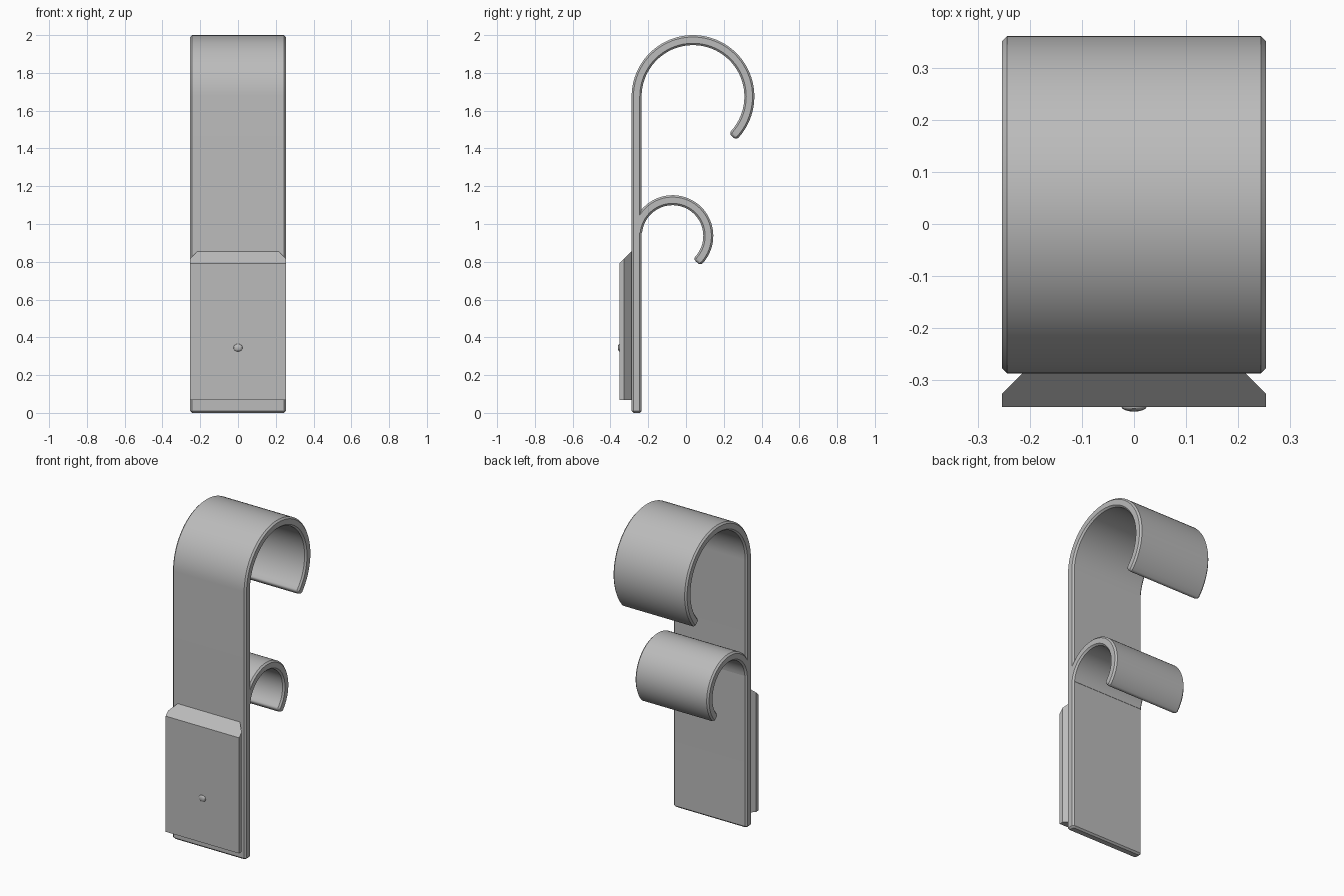
import bpy, bmesh, math
from mathutils import Vector

cube = bpy.data.objects.get("Cube")
if cube:
    bpy.data.objects.remove(cube, do_unlink=True)

grey = bpy.data.materials.new("plain grey")
grey.use_nodes = True
colour = (0.5, 0.5, 0.5, 1)
grey.diffuse_color = colour
grey.node_tree.nodes["Principled BSDF"].inputs["Base Color"].default_value = colour

HALF_W = 0.254     # half width of the strip
HALF_T = 0.0265    # half thickness of the strip
CHAMFER = 0.01


def loft(name, rings):
    """Skin a closed solid through rings that share one point count."""
    bm = bmesh.new()
    loops = [[bm.verts.new(p) for p in ring] for ring in rings]
    n = len(loops[0])
    for a, b in zip(loops, loops[1:]):
        for i in range(n):
            j = (i + 1) % n
            bm.faces.new((a[i], a[j], b[j], b[i]))
    bm.faces.new(loops[0])
    bm.faces.new(loops[-1])
    bmesh.ops.recalc_face_normals(bm, faces=bm.faces)
    mesh = bpy.data.meshes.new(name)
    bm.to_mesh(mesh)
    bm.free()
    obj = bpy.data.objects.new(name, mesh)
    bpy.context.collection.objects.link(obj)
    finish(obj)
    return obj


def finish(obj):
    obj.data.materials.append(grey)
    bpy.ops.object.select_all(action='DESELECT')
    obj.select_set(True)
    bpy.context.view_layer.objects.active = obj
    bpy.ops.object.shade_smooth_by_angle(angle=math.radians(30))


def section(centre, normal, shrink=0.0):
    """Chamfered rectangle across the strip, normal given in the yz plane."""
    w, t, c = HALF_W - shrink, HALF_T - shrink, min(CHAMFER, (HALF_T - shrink) * 0.6)
    corners = [(w, t - c), (w - c, t), (c - w, t), (-w, t - c),
               (-w, c - t), (c - w, -t), (w - c, -t), (w, c - t)]
    return [centre + normal * v + Vector((u, 0, 0)) for u, v in corners]


def arc_rings(cy, cz, radius, start, end, steps=48, tip=0.018):
    """Sections round an arc, closed by a rounded tip."""
    rings = []
    for i in range(steps + 1):
        a = math.radians(start + (end - start) * i / steps)
        normal = Vector((0, math.cos(a), math.sin(a)))
        rings.append(section(Vector((0, cy, cz)) + normal * radius, normal))
    centre = Vector((0, cy, cz)) + normal * radius
    ahead = Vector((0, normal.z, -normal.y))
    for k in range(1, 5):
        q = math.pi / 2 * k / 4
        rings.append(section(centre + ahead * tip * math.sin(q), normal, tip * (1 - math.cos(q))))
    return rings


# Back strip running up into the large hook
strip_y = -0.2615
back = Vector((0, -1, 0))
strip = [section(Vector((0, strip_y, 0)), back, CHAMFER),
         section(Vector((0, strip_y, CHAMFER)), back)]
loft("strip_and_large_hook", strip + arc_rings(0.037, 1.675, 0.2985, 180, -42))

# Small hook growing out of the strip
loft("small_hook", arc_rings(-0.071, 0.937, 0.189, 175, -42, 40))


# Front pad with undercut sides and sloped top
def pad_ring(y, half, top, bottom=0.068):
    return [(-half, y, bottom), (half, y, bottom), (half, y, top), (-half, y, top)]


loft("front_pad", [pad_ring(-0.352, 0.254, 0.791),
                   pad_ring(-0.327, 0.254, 0.816),
                   pad_ring(-0.288, 0.215, 0.855)])

# Small raised pip on the pad
bpy.ops.mesh.primitive_uv_sphere_add(segments=16, ring_count=8, radius=1, location=(0, -0.352, 0.345))
pip = bpy.context.object
pip.name = "pad_pip"
pip.scale = (0.024, 0.009, 0.02)
bpy.ops.object.transform_apply(location=False, rotation=False, scale=True)
finish(pip)
